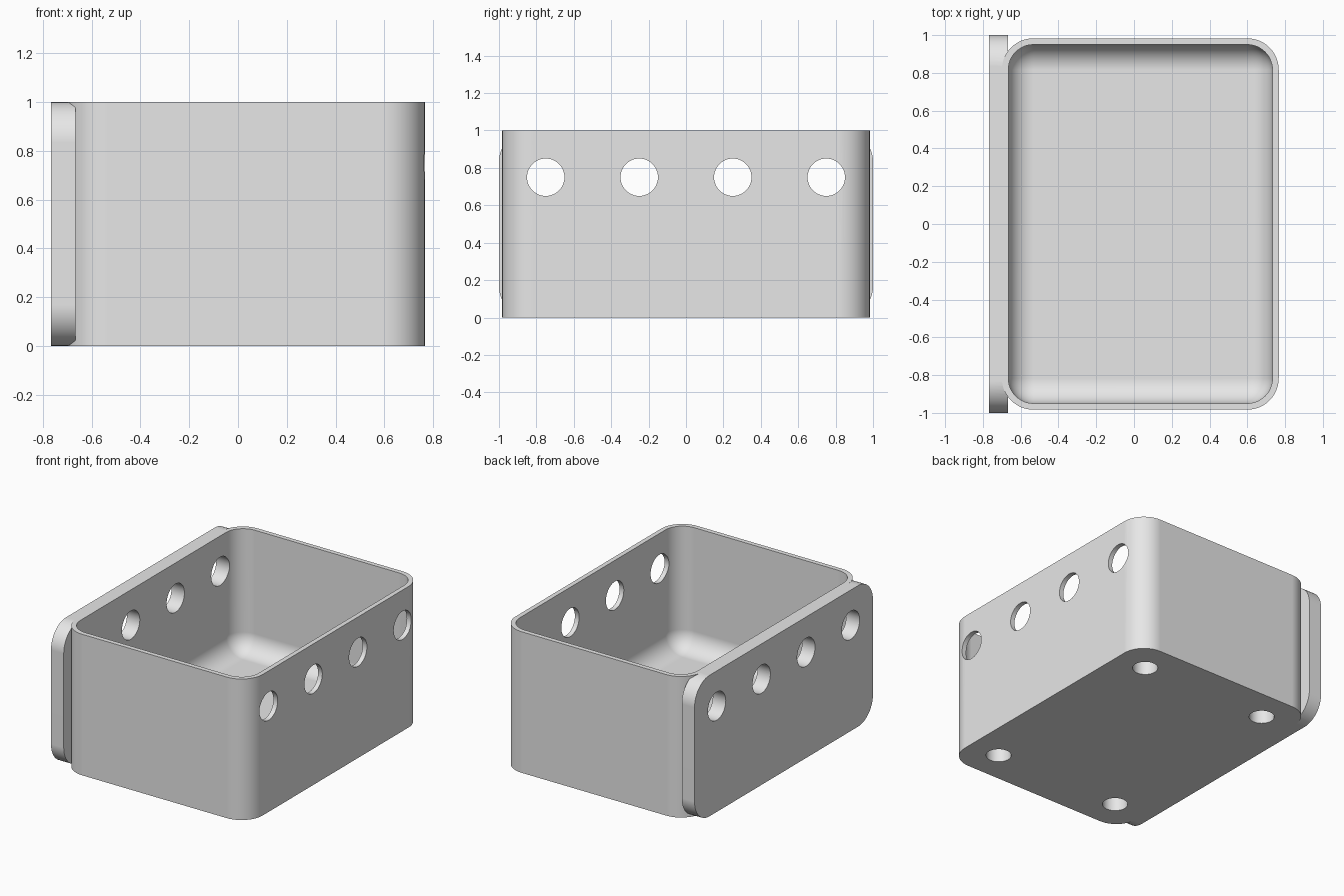
import bpy
import bmesh
import math
from mathutils import Matrix, Vector

default = bpy.data.objects.get("Cube")
if default:
    bpy.data.objects.remove(default, do_unlink=True)

RADIUS = 1 / 6      # outer corner radius
WALL = 1 / 30
FLOOR = 0.133
MID_X = 1 / 30      # centre of the bin along x


def finish(bm, name):
    bmesh.ops.recalc_face_normals(bm, faces=bm.faces)
    mesh = bpy.data.meshes.new(name)
    bm.to_mesh(mesh)
    bm.free()
    obj = bpy.data.objects.new(name, mesh)
    bpy.context.collection.objects.link(obj)
    return obj


def rounded_block(name, low, high, radius, pick):
    """Box between two corners, with the edges chosen by pick rounded."""
    low, high = Vector(low), Vector(high)
    bm = bmesh.new()
    bmesh.ops.create_cube(bm, size=1)
    bmesh.ops.scale(bm, vec=high - low, verts=bm.verts)
    bmesh.ops.translate(bm, vec=(low + high) / 2, verts=bm.verts)
    edges = [e for e in bm.edges if pick(e)]
    bmesh.ops.bevel(bm, geom=edges, offset=radius, offset_type='OFFSET',
                    segments=12, profile=0.5, affect='EDGES')
    return finish(bm, name)


def rod(name, centre, radius, length, axis):
    bm = bmesh.new()
    turn = Matrix.Rotation(math.pi / 2, 4, 'Y') if axis == 'X' else Matrix()
    bmesh.ops.create_cone(bm, cap_ends=True, segments=48, radius1=radius,
                          radius2=radius, depth=length,
                          matrix=Matrix.Translation(centre) @ turn)
    return finish(bm, name)


def along(axis):
    def test(edge):
        a, b = edge.verts
        return abs((b.co - a.co).normalized()[axis]) > 0.9
    return test


def combine(target, tool, operation):
    mod = target.modifiers.new("combine", 'BOOLEAN')
    mod.operation = operation
    mod.solver = 'EXACT'
    mod.object = tool
    bpy.context.view_layer.update()
    graph = bpy.context.evaluated_depsgraph_get()
    mesh = bpy.data.meshes.new_from_object(target.evaluated_get(graph))
    target.modifiers.clear()
    target.data = mesh
    bpy.data.objects.remove(tool, do_unlink=True)


# Bin body with rounded upright corners
half_x, half_y = 0.733, 0.983
body = rounded_block("storage_bin", (MID_X - half_x, -half_y, 0),
                     (MID_X + half_x, half_y, 1), RADIUS, along(2))

# Mounting plate on one side, rounded in its own plane
plate = rounded_block("mounting_plate", (-0.767, -1, 0), (-0.667, 1, 1),
                      RADIUS, along(0))
combine(body, plate, 'UNION')

# Cavity with filleted floor
cavity = rounded_block("cavity_cutter",
                       (MID_X - half_x + WALL + 0.001, -half_y + WALL, FLOOR),
                       (MID_X + half_x - WALL, half_y - WALL, 1.3),
                       RADIUS - WALL,
                       lambda e: min(v.co.z for v in e.verts) < 1)
combine(body, cavity, 'DIFFERENCE')

# Row of holes through both long sides
for y in (-0.75, -0.25, 0.25, 0.75):
    combine(body, rod("side_hole_cutter", (0, y, 0.75), 0.1, 3, 'X'),
            'DIFFERENCE')

# Blind round recesses under the base
for x in (-0.5, 0.5):
    for y in (-0.75, 0.75):
        combine(body, rod("base_recess_cutter", (MID_X + x, y, 0), 0.083, 0.2, 'Z'),
                'DIFFERENCE')

# Plain grey material
grey = bpy.data.materials.new("plain grey")
grey.use_nodes = True
colour = (0.8, 0.8, 0.8, 1)
grey.diffuse_color = colour
grey.node_tree.nodes["Principled BSDF"].inputs["Base Color"].default_value = colour
body.data.materials.clear()
body.data.materials.append(grey)
for face in body.data.polygons:
    face.material_index = 0

# Smooth curves, crisp edges
bpy.ops.object.select_all(action='DESELECT')
body.select_set(True)
bpy.context.view_layer.objects.active = body
bpy.ops.object.shade_smooth_by_angle(angle=math.radians(30))
weighted = body.modifiers.new("weighted_normals", 'WEIGHTED_NORMAL')
weighted.keep_sharp = True
